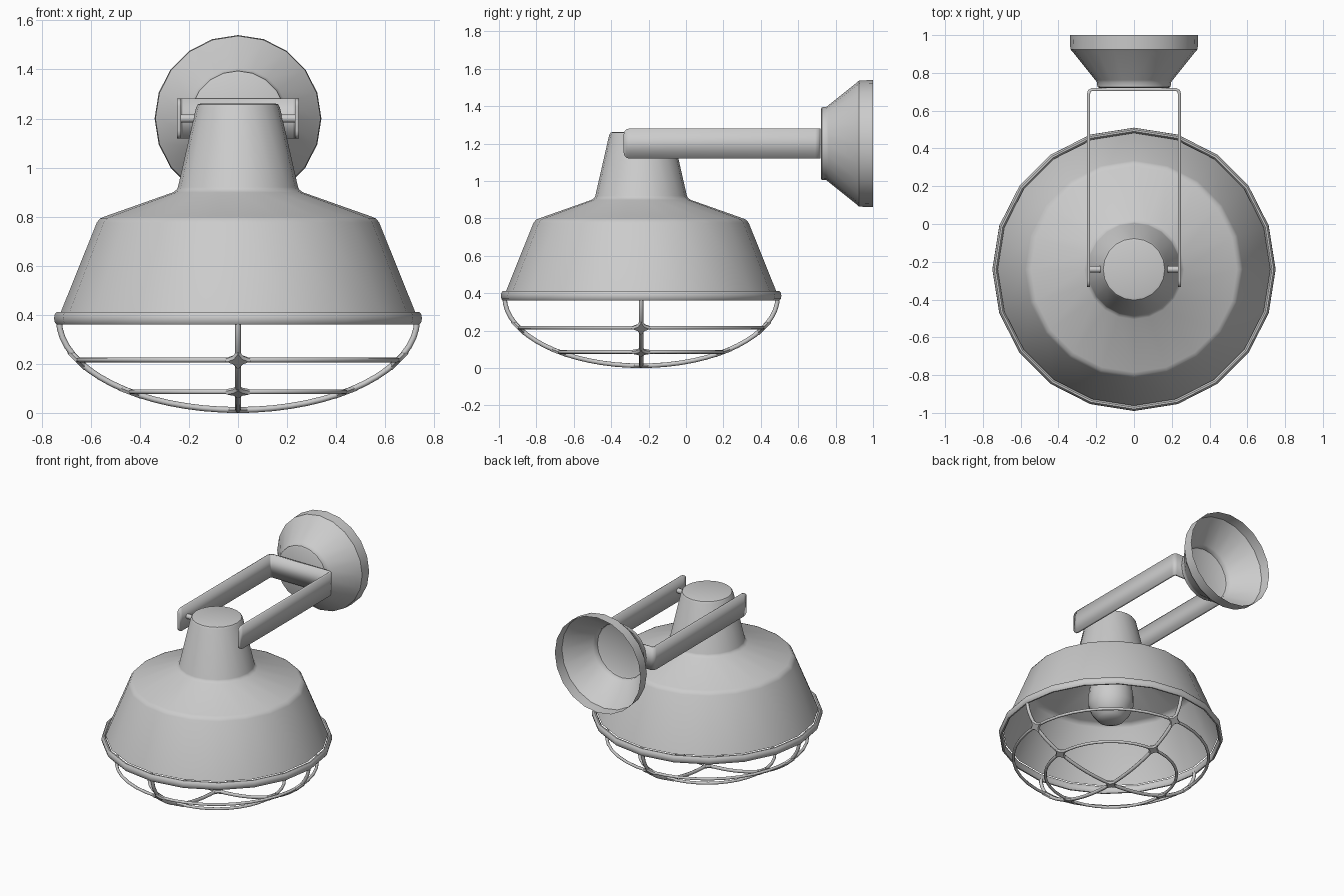
import bpy, bmesh
from math import sin, cos, pi, radians
from mathutils import Vector, Matrix

if "Cube" in bpy.data.objects:
    bpy.data.objects.remove(bpy.data.objects["Cube"])

CY = -0.24          # lamp axis position in y


def finish(name, bm, angle=35):
    bmesh.ops.remove_doubles(bm, verts=bm.verts, dist=1e-5)
    bmesh.ops.recalc_face_normals(bm, faces=bm.faces)
    me = bpy.data.meshes.new(name)
    bm.to_mesh(me)
    bm.free()
    for p in me.polygons:
        p.use_smooth = True
    me.set_sharp_from_angle(angle=radians(angle))
    ob = bpy.data.objects.new(name, me)
    bpy.context.collection.objects.link(ob)
    return ob


def lathe(name, profile, matrix, segs=20):
    """Spin (radius, height) points about local z."""
    bm = bmesh.new()
    rings = [[bm.verts.new(matrix @ Vector((r * cos(2 * pi * i / segs), r * sin(2 * pi * i / segs), h)))
              for i in range(segs)] for r, h in profile]
    for (ra, _), (rb, _), a, b in zip(profile, profile[1:], rings, rings[1:]):
        for i in range(segs):
            j = (i + 1) % segs
            if ra == 0:
                bm.faces.new((a[0], b[i], b[j]))
            elif rb == 0:
                bm.faces.new((a[i], a[j], b[0]))
            else:
                bm.faces.new((a[i], a[j], b[j], b[i]))
    bmesh.ops.delete(bm, geom=[v for v in bm.verts if not v.link_faces], context='VERTS')
    return finish(name, bm)


def tube(bm, pts, radius, closed=False, sides=8):
    """Sweep a round section along a path around the lamp axis."""
    n, rings = len(pts), []
    for i, p in enumerate(pts):
        if closed:
            t = pts[(i + 1) % n] - pts[i - 1]
            side = Vector((0, 0, 1))
        else:
            t = pts[min(i + 1, n - 1)] - pts[max(i - 1, 0)]
            side = (pts[0] - pts[-1]).cross(Vector((0, 0, 1))).normalized()
        up = t.normalized().cross(side)
        rings.append([bm.verts.new(p + radius * (side * cos(2 * pi * k / sides) + up * sin(2 * pi * k / sides)))
                      for k in range(sides)])
    for i in range(n if closed else n - 1):
        a, b = rings[i], rings[(i + 1) % n]
        for k in range(sides):
            m = (k + 1) % sides
            bm.faces.new((a[k], a[m], b[m], b[k]))


def cage_point(t, a):
    """Point on the half-ellipsoid cage: t is depth angle, a is heading."""
    r = 0.73 * cos(t)
    return Vector((r * cos(a), CY + r * sin(a), 0.38 - 0.368 * sin(t)))


lamp = Matrix.Translation((0, CY, 0))

# Shade with rolled rim, shoulder and neck
lathe("shade", [(0, 1.262), (0.15, 1.262), (0.163, 1.258), (0.171, 1.245), (0.245, 0.92),
                (0.25, 0.91), (0.265, 0.899), (0.545, 0.80), (0.563, 0.792), (0.576, 0.775),
                (0.722, 0.412)], lamp)
lathe("shade_rim", [(0.735 + 0.015 * cos(a), 0.386 + 0.027 * sin(a))
                    for a in [2 * pi * k / 10 for k in range(11)]], lamp)

# Bulb inside the shade
lathe("bulb", [(0, 0.49), (0.05, 0.493), (0.09, 0.51), (0.13, 0.56), (0.152, 0.62),
               (0.152, 0.68), (0.135, 0.80), (0.12, 0.95), (0, 0.95)], lamp)

# Wire cage: two crossing hoops, two level rings, flared joints
bm = bmesh.new()
depths = [0.462, 0.925]
for a in (0, pi / 2):
    tube(bm, [cage_point(pi * k / 32, a) for k in range(33)], 0.012)
for t in depths:
    tube(bm, [cage_point(t, 2 * pi * k / 40) for k in range(40)], 0.01, closed=True)


def joint(p, normal, u):
    v = normal.cross(u)
    layers = []
    for off, s in ((-0.012, 0.75), (0, 1), (0.012, 0.75)):
        layers.append([bm.verts.new(p + normal * off + s * (0.06 if k % 2 == 0 else 0.03) *
                      (u * cos(k * pi / 4) + v * sin(k * pi / 4))) for k in range(8)])
    for lo, hi in zip(layers, layers[1:]):
        for k in range(8):
            m = (k + 1) % 8
            bm.faces.new((lo[k], lo[m], hi[m], hi[k]))
    bm.faces.new(layers[0])
    bm.faces.new(layers[-1])


for i in range(4):
    a = i * pi / 2
    for t in depths:
        p = cage_point(t, a)
        u = Vector((-sin(a), cos(a), 0))
        tangent = (cage_point(t + 0.01, a) - p).normalized()
        joint(p, u.cross(tangent), u)
joint(cage_point(pi / 2, 0), Vector((0, 0, 1)), Vector((1, 0, 0)))
finish("wire_cage", bm, 50)

# U-shaped strap bracket with rounded ends: (x, y, half height)
half = [(0.24, -0.333, 0.05), (0.24, -0.329, 0.066), (0.24, -0.318, 0.077), (0.24, -0.30, 0.081),
        (0.24, 0.69, 0.081), (0.237, 0.704, 0.081), (0.225, 0.711, 0.081)]
path = half + [(-x, y, h) for x, y, h in reversed(half)]
bm = bmesh.new()
cols = [(bm.verts.new((x, y, 1.2 - h)), bm.verts.new((x, y, 1.2 + h))) for x, y, h in path]
for a, b in zip(cols, cols[1:]):
    bm.faces.new((a[0], b[0], b[1], a[1]))
bracket = finish("strap_bracket", bm)
mod = bracket.modifiers.new("thickness", 'SOLIDIFY')
mod.thickness = 0.016
mod.offset = 0

# Pivot pins between neck and bracket
for name, s in (("left_pin", -1), ("right_pin", 1)):
    m = Matrix.Translation((s * 0.15, CY, 1.2)) @ Matrix.Rotation(s * pi / 2, 4, 'Y')
    lathe(name, [(0, 0), (0.017, 0), (0.017, 0.095), (0, 0.095)], m, 12)

# Hollow wall mount, open at the back
lathe("wall_mount", [(0, 0.721), (0.185, 0.721), (0.194, 0.726), (0.196, 0.75), (0.205, 0.762),
                     (0.325, 0.912), (0.337, 0.925), (0.34, 1.0)],
      Matrix.Translation((0, 0, 1.2)) @ Matrix.Rotation(-pi / 2, 4, 'X'))
